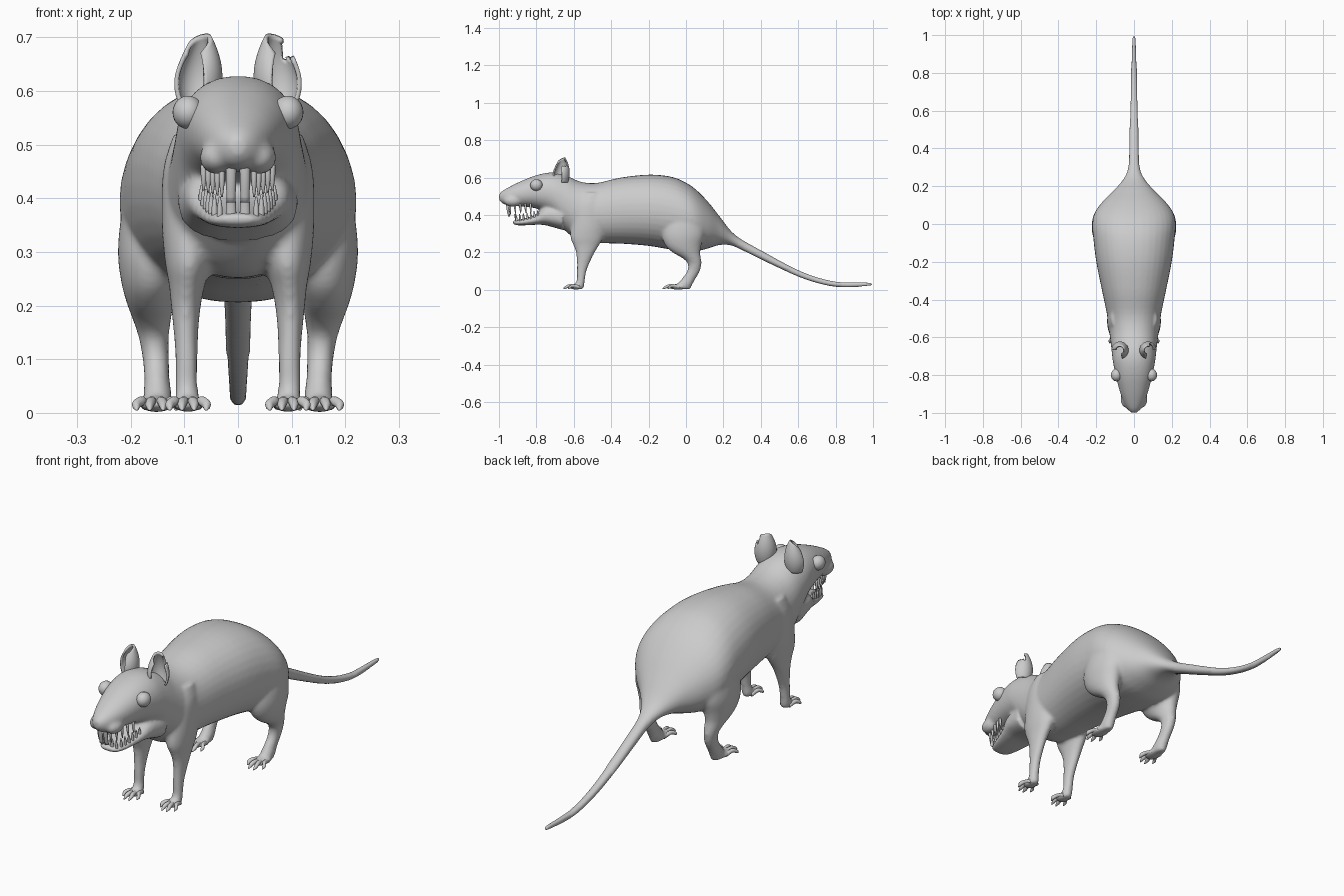
import bpy, bmesh, math
from mathutils import Vector

if "Cube" in bpy.data.objects:
    bpy.data.objects.remove(bpy.data.objects["Cube"])


def make_object(name, bm, angle=60):
    bmesh.ops.recalc_face_normals(bm, faces=bm.faces)
    me = bpy.data.meshes.new(name)
    bm.to_mesh(me)
    bm.free()
    for p in me.polygons:
        p.use_smooth = True
    ob = bpy.data.objects.new(name, me)
    bpy.context.collection.objects.link(ob)
    return ob


def spline(rows, steps):
    """Catmull-Rom interpolation between ring descriptions."""
    out = []
    for i in range(len(rows) - 1):
        a, b = rows[max(i - 1, 0)], rows[i]
        c, d = rows[i + 1], rows[min(i + 2, len(rows) - 1)]
        for k in range(steps):
            t = k / steps
            out.append([0.5 * (2 * q + (r - p) * t + (2 * p - 5 * q + 4 * r - s) * t * t
                               + (3 * q - p - 3 * r + s) * t ** 3)
                        for p, q, r, s in zip(a, b, c, d)])
    return out + [list(rows[-1])]


def loft(bm, rows, axis, side=1, n=24, steps=4, power=2.0):
    """Skin elliptical rings (x, y, z, half_u, half_v) stacked along Y or Z."""
    rings = []
    for x, y, z, hu, hv in spline(rows, steps):
        ring = []
        for k in range(n):
            a = 2 * math.pi * k / n
            c, s = math.cos(a), math.sin(a)
            u = hu * math.copysign(abs(c) ** (2 / power), c)
            v = hv * math.copysign(abs(s) ** (2 / power), s)
            co = (x + u, y, z + v) if axis == 'Y' else (x + u, y + v, z)
            ring.append(bm.verts.new((co[0] * side, co[1], co[2])))
        rings.append(ring)
    for r0, r1 in zip(rings, rings[1:]):
        for k in range(n):
            bm.faces.new((r0[k], r0[(k + 1) % n], r1[(k + 1) % n], r1[k]))
    bm.faces.new(rings[0])
    bm.faces.new(rings[-1])


def ellipsoid(bm, centre, radii, segs=24):
    vs = bmesh.ops.create_uvsphere(bm, u_segments=segs, v_segments=segs // 2, radius=1)['verts']
    for v in vs:
        v.co = Vector([c + r * q for c, r, q in zip(centre, radii, v.co)])


def profile(rows):
    """(y, top, bottom, half width) to loft rows."""
    return [(0, y, (t + b) / 2, w, (t - b) / 2) for y, t, b, w in rows]


# Head, torso and tail in one loft
skin = bmesh.new()
loft(skin, profile([
    (-1.0, .512, .482, .012), (-.98, .53, .46, .035), (-.94, .553, .45, .056),
    (-.88, .582, .445, .077), (-.8, .613, .435, .098), (-.72, .628, .40, .113),
    (-.65, .617, .32, .121), (-.57, .58, .26, .131), (-.48, .571, .25, .143),
    (-.35, .60, .247, .17), (-.2, .616, .235, .20), (-.08, .605, .215, .215)]
    + [(0, .573, .207, .221), (.06, .53, .207, .208), (.12, .468, .222, .165),
       (.18, .392, .24, .105), (.24, .315, .238, .055), (.3, .268, .212, .031),
       (.4, .212, .163, .026), (.5, .157, .115, .024), (.6, .106, .07, .021),
       (.7, .068, .036, .018), (.8, .045, .015, .016), (.9, .041, .014, .013),
       (.97, .041, .019, .01), (1.0, .037, .024, .006)]),
    'Y', n=36, power=2.15)
# Lower jaw
loft(skin, profile([
    (-.927, .37, .356, .022), (-.91, .373, .346, .046), (-.86, .383, .345, .064),
    (-.8, .405, .348, .08), (-.75, .45, .345, .098), (-.66, .46, .32, .113)]),
    'Y', power=2.4)

front_leg = [(.09, -.50, .52, .03, .05), (.09, -.51, .45, .05, .085), (.09, -.52, .35, .052, .093),
             (.092, -.53, .28, .044, .088), (.095, -.533, .24, .034, .07), (.097, -.538, .2, .028, .05),
             (.097, -.548, .15, .023, .036), (.096, -.558, .1, .021, .026),
             (.096, -.563, .05, .021, .022), (.094, -.572, .02, .023, .028),
             (.094, -.575, .003, .018, .024)]
hind_leg = [(.14, 0, .46, .045, .06), (.155, -.01, .38, .06, .1), (.162, -.015, .3, .062, .113),
            (.162, -.015, .24, .055, .098), (.163, .002, .2, .043, .074), (.16, .03, .17, .035, .05),
            (.157, .046, .14, .028, .037), (.153, .04, .1, .025, .034), (.151, .015, .06, .024, .037),
            (.15, -.005, .03, .027, .04), (.15, -.01, .003, .02, .034)]
# Legs, palms and whisker pads
for s in (-1, 1):
    loft(skin, front_leg, 'Z', s)
    loft(skin, hind_leg, 'Z', s)
    ellipsoid(skin, (s * .093, -.592, .016), (.029, .034, .015))
    ellipsoid(skin, (s * .152, -.045, .016), (.033, .05, .015))
    ellipsoid(skin, (s * .038, -.925, .476), (.034, .05, .032))
body = make_object("body", skin)
rm = body.modifiers.new("fuse", 'REMESH')
rm.mode, rm.voxel_size, rm.use_smooth_shade = 'VOXEL', .0075, True
sm = body.modifiers.new("soften", 'SMOOTH')
sm.factor, sm.iterations = .5, 8

# Toes with small claws
toes = bmesh.new()
for s in (-1, 1):
    for cx, y0, reach, spread in ((.093, -.60, .062, .034), (.152, -.065, .066, .037)):
        for k in range(4):
            f = (k - 1.5) / 1.5
            r = reach * (1 - .3 * abs(f) ** 2)
            x0, x1 = cx + f * spread * .55, cx + f * spread
            y = y0 + .012 * abs(f)
            rows = [(x0, y + .02, .014, .008, .009), (x0 * .6 + x1 * .4, y - r * .35, .022, .009, .009),
                    (x1, y - r * .7, .016, .0085, .009), (x1, y - r * .9, .01, .005, .006),
                    (x1, y - r, .006, .002, .002)]
            loft(toes, rows, 'Y', s, n=10, steps=3)
make_object("toes", toes)

# Eyes
eyes = bmesh.new()
for s in (-1, 1):
    ellipsoid(eyes, (s * .093, -.8, .56), (.029, .033, .031))
make_object("eyes", eyes)

# Ears: curled cups open to the front, the right one with a torn notch
for s, name in ((-1, "left_ear"), (1, "right_ear")):
    bm = bmesh.new()
    nu, nv, grid = 32, 16, []
    for i in range(nu + 1):
        deg = 5 + 250 * i / nu
        th = math.radians(deg)
        row = []
        for j in range(nv + 1):
            v = j / nv
            r = .72 + 1.05 * v - 1.3 * v * v
            h = .13 * v * (1 - .28 * abs((deg - 130) / 125) ** 2)
            row.append(bm.verts.new((s * (.074 + .044 * r * math.cos(th)),
                                     -.668 + .045 * r * math.sin(th), .575 + h)))
        grid.append(row)
    for i in range(nu):
        for j in range(nv):
            bm.faces.new((grid[i][j], grid[i + 1][j], grid[i + 1][j + 1], grid[i][j + 1]))
    if s > 0:
        torn = [f for f in bm.faces if f.calc_center_median().x > .082
                and f.calc_center_median().z > .66]
        bmesh.ops.delete(bm, geom=torn, context='FACES')
    ear = make_object(name, bm)
    so = ear.modifiers.new("thickness", 'SOLIDIFY')
    so.thickness, so.offset = .008, 0


# Teeth: tapered pegs along both jaws
def tooth(bm, s, x, y, z0, z1, hx, hy, lean=0.0, tip=.3):
    loft(bm, [(x, y, z0, hx, hy), (x, y + lean * .3, (z0 + z1) / 2, hx * .95, hy * .95),
              (x, y + lean, z1, hx * tip, hy * tip)], 'Z', s, n=10, steps=3)


upper, lower = bmesh.new(), bmesh.new()
for s in (-1, 1):
    tooth(upper, s, .013, -.957, .475, .392, .01, .007, .012, .8)
    tooth(lower, s, .013, -.908, .36, .405, .01, .006, -.006, .8)
    for k in range(5):
        t = k / 4
        tooth(upper, s, .03 + .034 * t, -.942 + .11 * t, .462, .402 + .012 * t, .0055, .006, .004)
    for k in range(7):
        t = k / 6
        tooth(lower, s, .034 + .034 * t ** .7, -.905 + .115 * t, .358 + .03 * t,
              .403 + .022 * t, .0055, .006, -.004)
make_object("upper_teeth", upper)
make_object("lower_teeth", lower)
